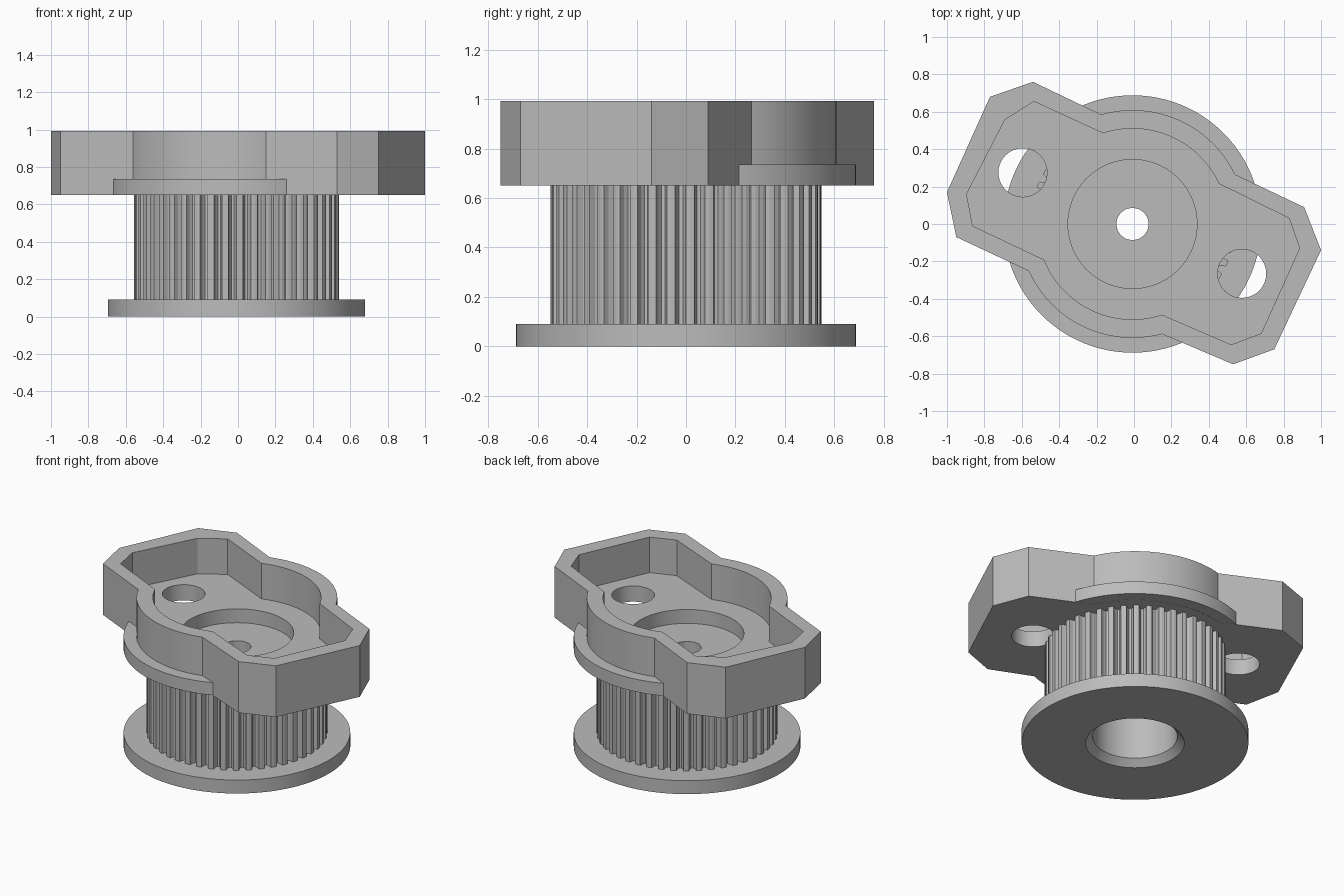
import bpy, bmesh
from math import sin, cos, radians, pi

old = bpy.data.objects.get("Cube")
if old:
    bpy.data.objects.remove(old, do_unlink=True)

grey = bpy.data.materials.new("plain grey")
grey.use_nodes = True
grey.diffuse_color = (0.5, 0.5, 0.5, 1)
grey.node_tree.nodes["Principled BSDF"].inputs["Base Color"].default_value = (0.5, 0.5, 0.5, 1)

AXIS = (-0.008, 0.0)


def arc(radius, start, end, steps, centre=AXIS):
    angles = [radians(start + (end - start) * i / steps) for i in range(steps + 1)]
    return [(centre[0] + radius * cos(a), centre[1] + radius * sin(a)) for a in angles]


def circle(radius, sides=96, centre=AXIS):
    return arc(radius, 0, 360, sides, centre)[:-1]


def loft(name, sections):
    """Closed solid through stacked outlines: [(outline, z), ...]."""
    bm = bmesh.new()
    rings = [[bm.verts.new((x, y, z)) for x, y in outline] for outline, z in sections]
    bm.faces.new(rings[0][::-1])
    bm.faces.new(rings[-1])
    for low, high in zip(rings, rings[1:]):
        n = len(low)
        for i in range(n):
            j = (i + 1) % n
            bm.faces.new((low[i], low[j], high[j], high[i]))
    mesh = bpy.data.meshes.new(name)
    bm.to_mesh(mesh)
    bm.free()
    mesh.materials.append(grey)
    ob = bpy.data.objects.new(name, mesh)
    bpy.context.collection.objects.link(ob)
    return ob


def prism(name, outline, z0, z1):
    return loft(name, [(outline, z0), (outline, z1)])


def activate(ob):
    bpy.ops.object.select_all(action="DESELECT")
    ob.select_set(True)
    bpy.context.view_layer.objects.active = ob


def cut(ob, cutters):
    activate(ob)
    for cutter in cutters:
        mod = ob.modifiers.new("cut", "BOOLEAN")
        mod.operation = "DIFFERENCE"
        mod.solver = "EXACT"
        mod.object = cutter
        bpy.ops.object.modifier_apply(modifier=mod.name)


# Two-lobed housing outline and its inner wall
outer = (arc(0.609, 25.8, 106, 28)
         + [(-0.54, 0.76), (-0.77, 0.68), (-1.0, 0.17), (-0.95, -0.07)]
         + arc(0.609, 204.4, 285, 28)
         + [(0.53, -0.75), (0.75, -0.67), (1.0, -0.14), (0.91, 0.09)])
inner = (arc(0.51, 25, 108, 28)
         + [(-0.535, 0.655), (-0.69, 0.557), (-0.895, 0.16), (-0.863, -0.01)]
         + arc(0.51, 202, 288, 28)
         + [(0.52, -0.645), (0.68, -0.585), (0.885, -0.13), (0.83, 0.03)])

# Belt teeth outline: flat lands with rounded grooves
TEETH = 44
groove = [(0.0, 0.547), (0.22, 0.549), (0.44, 0.547), (0.5, 0.522),
          (0.62, 0.506), (0.82, 0.506), (0.94, 0.522)]
toothed = [(AXIS[0] + r * cos(2 * pi * (t + f) / TEETH), r * sin(2 * pi * (t + f) / TEETH))
           for t in range(TEETH) for f, r in groove]

# Parts
housing = prism("housing", outer, 0.65, 0.993)
upper_flange = prism("upper_flange", circle(0.688), 0.651, 0.735)
toothed_drum = prism("toothed_drum", toothed, 0.085, 0.655)
base_flange = prism("base_flange", circle(0.688), 0.0, 0.09)

# Cutters
pocket = prism("pocket_cutter", inner, 0.755, 1.1)
recess = prism("recess_cutter", circle(0.345, 64), 0.662, 0.9)
centre_hole = prism("centre_hole_cutter", circle(0.087, 16), -0.2, 1.2)
bolt_holes = [prism("bolt_hole_cutter", circle(0.13, 40, c), 0.5, 1.2)
              for c in ((-0.595, 0.275), (0.577, -0.265))]
bore = loft("bore_cutter", [(circle(0.34, 64), -0.04), (circle(0.257, 64), 0.043),
                            (circle(0.257, 64), 0.55)])

cut(housing, [pocket, recess, centre_hole] + bolt_holes)
cut(upper_flange, [recess, centre_hole] + bolt_holes)
cut(toothed_drum, [bore, centre_hole])
cut(base_flange, [bore])

for cutter in [pocket, recess, centre_hole, bore] + bolt_holes:
    bpy.data.objects.remove(cutter, do_unlink=True)

# Smooth round walls, crisp corners
for part in (housing, upper_flange, toothed_drum, base_flange):
    activate(part)
    bpy.ops.object.shade_smooth_by_angle(angle=radians(15 if part is not toothed_drum else 12))
